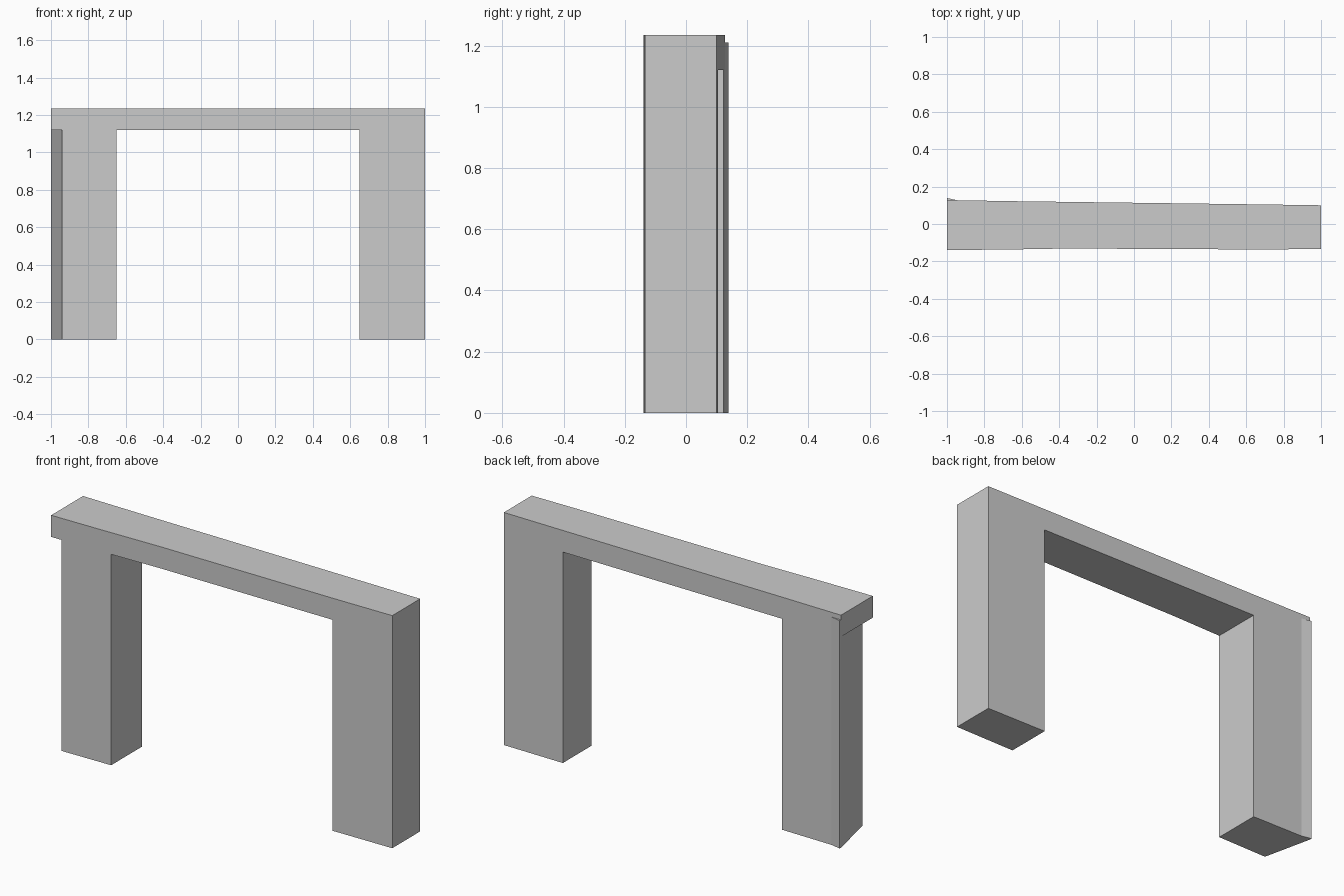
import bpy, bmesh

if "Cube" in bpy.data.objects:
    bpy.data.objects.remove(bpy.data.objects["Cube"])

LEG_TOP, TOP, SPUR_TOP = 1.12, 1.235, 1.21


def finish(name, bm):
    bmesh.ops.remove_doubles(bm, verts=bm.verts, dist=0.0005)
    bmesh.ops.recalc_face_normals(bm, faces=bm.faces)
    mesh = bpy.data.meshes.new(name)
    bm.to_mesh(mesh)
    bm.free()
    bpy.context.collection.objects.link(bpy.data.objects.new(name, mesh))


def face(bm, pts):
    bm.faces.new([bm.verts.new(p) for p in pts])


def cap(bm, outline, z):
    face(bm, [(x, y, z) for x, y in outline])


def walls(bm, outline, z0, z1, skip=()):
    for i, (a, b) in enumerate(zip(outline, outline[1:] + outline[:1])):
        if i not in skip:
            face(bm, [(*a, z0), (*b, z0), (*b, z1), (*a, z1)])


# Plan points shared by the legs and the lintel
front = [(-1, -0.139), (-0.94, -0.139), (-0.65, -0.136),
         (-0.36, -0.131), (0.65, -0.136), (1, -0.134)]
back = [(1, 0.10), (0.65, 0.105), (-0.65, 0.122), (-0.945, 0.127), (-1, 0.128)]
left_leg = [front[1], front[2], back[2], back[3], back[4]]
right_leg = [front[4], front[5], back[0], back[1]]
span = [front[2], front[3], front[4], back[1], back[2]]
ledge = [front[0], front[1], back[4]]

# Gate frame: two legs welded to the lintel, open inside
bm = bmesh.new()
for leg in (left_leg, right_leg):
    walls(bm, leg, 0, LEG_TOP)
    cap(bm, leg, 0)
for underside in (span, ledge):
    cap(bm, underside, LEG_TOP)
walls(bm, front + back, LEG_TOP, TOP)
cap(bm, front + back, TOP)
finish("gate_frame", bm)

# Thin flare on the back outer corner of the left leg
bm = bmesh.new()
flare = [back[3], back[4], (-1, 0.139)]
walls(bm, flare, 0, SPUR_TOP)
cap(bm, flare, 0)
cap(bm, flare, SPUR_TOP)
finish("corner_flare", bm)
